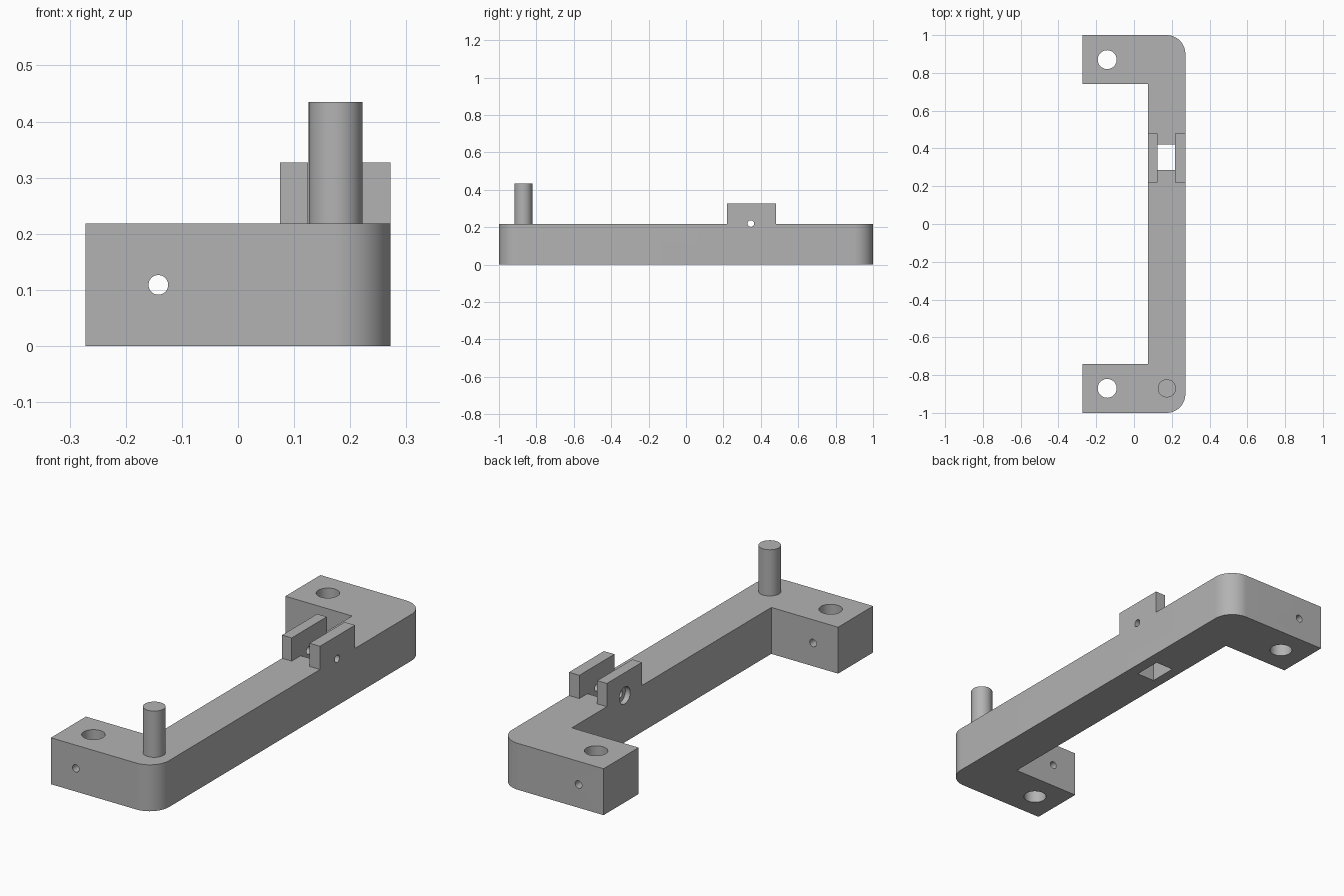
import bpy
import bmesh
from math import radians, sin, cos, pi

cube = bpy.data.objects.get("Cube")
if cube:
    bpy.data.objects.remove(cube)

grey = bpy.data.materials.new("plain grey")
grey.use_nodes = True
GREY = (0.45, 0.45, 0.45, 1)
grey.diffuse_color = GREY
grey.node_tree.nodes["Principled BSDF"].inputs["Base Color"].default_value = GREY

TOP = 0.218
HOLE_X, LEG_Y = -0.142, 0.87
LUG_Y, PIN_Z = 0.347, 0.22


def link(name, bm):
    bmesh.ops.recalc_face_normals(bm, faces=bm.faces)
    mesh = bpy.data.meshes.new(name)
    bm.to_mesh(mesh)
    bm.free()
    mesh.materials.append(grey)
    obj = bpy.data.objects.new(name, mesh)
    bpy.context.collection.objects.link(obj)
    return obj


def box(name, x, y, z):
    bm = bmesh.new()
    bmesh.ops.create_cube(bm, size=1)
    for v in bm.verts:
        for i, (lo, hi) in enumerate((x, y, z)):
            v.co[i] = hi if v.co[i] > 0 else lo
    return link(name, bm)


def cylinder(name, centre, radius, length, axis="z"):
    bm = bmesh.new()
    bmesh.ops.create_cone(bm, cap_ends=True, segments=48, radius1=radius,
                          radius2=radius, depth=length)
    obj = link(name, bm)
    obj.location = centre
    obj.rotation_euler = {"x": (0, pi / 2, 0), "y": (pi / 2, 0, 0), "z": (0, 0, 0)}[axis]
    return obj


def combine(target, other, operation):
    # Apply one boolean, then discard the helper
    other.hide_render = True
    mod = target.modifiers.new("boolean", "BOOLEAN")
    mod.operation, mod.solver, mod.object = operation, "EXACT", other
    bpy.context.view_layer.update()
    deps = bpy.context.evaluated_depsgraph_get()
    mesh = bpy.data.meshes.new_from_object(target.evaluated_get(deps))
    target.modifiers.clear()
    target.data = mesh
    bpy.data.objects.remove(other)


# C-shaped frame with two rounded outer corners
R = 0.1
STEPS = 16
profile = [(-0.272, -1), ]
for cy, start in ((-1 + R, -90), (1 - R, 0)):
    for i in range(STEPS + 1):
        a = radians(start + 90 * i / STEPS)
        profile.append((0.272 - R + R * cos(a), cy + R * sin(a)))
profile += [(-0.272, 1), (-0.272, 0.74), (0.075, 0.74), (0.075, -0.74), (-0.272, -0.74)]
bm = bmesh.new()
base = bm.faces.new([bm.verts.new((x, y, 0)) for x, y in profile])
extruded = bmesh.ops.extrude_face_region(bm, geom=[base])["geom"]
bmesh.ops.translate(bm, vec=(0, 0, TOP),
                    verts=[v for v in extruded if isinstance(v, bmesh.types.BMVert)])
frame = link("frame", bm)

# Hinge block, split into two lugs by a slot, with a window through the bar
combine(frame, box("hinge_block", (0.075, 0.272), (0.22, 0.48), (0.1, 0.327)), "UNION")
combine(frame, box("lug_slot", (0.125, 0.218), (0.1, 0.6), (TOP, 0.5)), "DIFFERENCE")
combine(frame, box("window", (0.125, 0.218), (0.287, 0.42), (-0.1, 0.3)), "DIFFERENCE")

# Pin hole through the lugs, with a counterbore on the inner side
combine(frame, cylinder("pin_hole", (0.17, LUG_Y, PIN_Z), 0.0175, 0.5, "x"), "DIFFERENCE")
combine(frame, cylinder("counterbore", (0.05, LUG_Y, PIN_Z), 0.04, 0.1, "x"), "DIFFERENCE")

# Mounting holes and cross holes in both legs
for side in (-1, 1):
    y = side * LEG_Y
    combine(frame, cylinder("mount_hole", (HOLE_X, y, 0.1), 0.05, 0.5), "DIFFERENCE")
    combine(frame, cylinder("cross_hole", (HOLE_X, y, TOP / 2), 0.0175, 0.5, "y"), "DIFFERENCE")

# Upright peg on the front corner
peg = cylinder("peg", (0.174, -LEG_Y, (TOP + 0.435) / 2), 0.048, 0.435 - TOP)

for obj in (frame, peg):
    bpy.ops.object.select_all(action="DESELECT")
    obj.select_set(True)
    bpy.context.view_layer.objects.active = obj
    bpy.ops.object.shade_smooth_by_angle(angle=radians(30))
